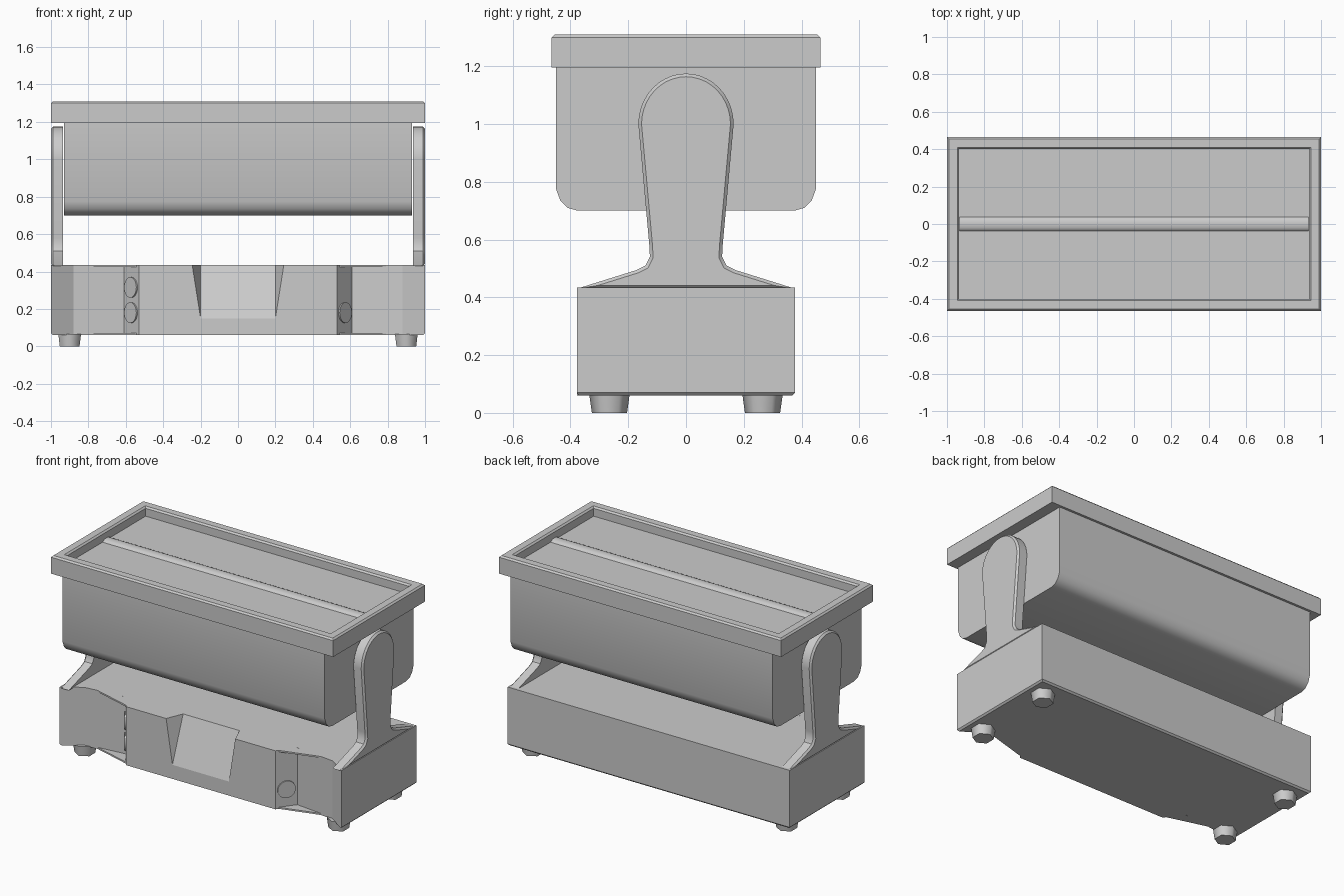
import bpy, bmesh, math
from mathutils import Vector

if "Cube" in bpy.data.objects:
    bpy.data.objects.remove(bpy.data.objects["Cube"])


def finish(bm, name, smooth=None):
    bmesh.ops.recalc_face_normals(bm, faces=bm.faces[:])
    me = bpy.data.meshes.new(name)
    bm.to_mesh(me)
    bm.free()
    ob = bpy.data.objects.new(name, me)
    bpy.context.collection.objects.link(ob)
    bpy.ops.object.select_all(action='DESELECT')
    ob.select_set(True)
    bpy.context.view_layer.objects.active = ob
    if smooth:
        bpy.ops.object.shade_smooth_by_angle(angle=math.radians(smooth))
    return ob


def prism(pts, lo, hi, axis):
    """Extrude a 2D outline along x (points are y, z) or z (points are x, y)."""
    place = (lambda p, d: (d, *p)) if axis == 'x' else (lambda p, d: (*p, d))
    bm = bmesh.new()
    a = [bm.verts.new(place(p, lo)) for p in pts]
    b = [bm.verts.new(place(p, hi)) for p in pts]
    bm.faces.new(a)
    bm.faces.new(b)
    for i in range(len(pts)):
        j = (i + 1) % len(pts)
        bm.faces.new((a[i], a[j], b[j], b[i]))
    bmesh.ops.recalc_face_normals(bm, faces=bm.faces[:])
    return bm


def chamfer(bm, test, width):
    edges = [e for e in bm.edges if all(test(v.co) for v in e.verts)]
    bmesh.ops.bevel(bm, geom=edges, offset=width, segments=1, affect='EDGES')


def mirrored(half):
    return half + [(-x, y) for x, y in reversed(half)]


# Base with recessed front wings
half = [(-1, 0.378), (-1, -0.378), (-0.88, -0.30), (-0.61, -0.27), (-0.53, -0.378)]
bm = prism(mirrored(half), 0.06, 0.435, 'z')
chamfer(bm, lambda c: abs(c.x) > 0.999 and c.z < 0.1, 0.01)
base = finish(bm, "base")

# Sloped display notch cut in the base front
A, B, C = Vector((.2, -.378, .15)), Vector((.245, -.378, .435)), Vector((.2, -.27, .435))
mid = (A + C) / 2
bm = bmesh.new()
for p in (A, B, C):
    q = mid + (p - mid) * 1.3
    bm.verts.new(q)
    bm.verts.new((-q.x, q.y, q.z))
bmesh.ops.convex_hull(bm, input=bm.verts[:])
cutter = finish(bm, "notch_cutter")
cutter.hide_render = True
mod = base.modifiers.new("notch", 'BOOLEAN')
mod.object = cutter
mod.operation = 'DIFFERENCE'
mod.solver = 'EXACT'
bpy.context.view_layer.objects.active = base
bpy.ops.object.modifier_apply(modifier="notch")
bpy.data.objects.remove(cutter)

# Arm outline (y, z): shoulders, neck, rounded head
arm = [(0.378, 0.43), (0.17, 0.495), (0.14, 0.51), (0.125, 0.54), (0.127, 0.58)]
arm += [(0.165 * math.cos(t), 1.0 + 0.175 * math.sin(t))
        for t in (math.radians(180 * i / 20) for i in range(11))]
arm = arm[:-1] + [(0, 1.175)] + [(-y, z) for y, z in reversed(arm[:-1])]

for s, side in ((-1, "left"), (1, "right")):
    # Side arms
    bm = prism(arm, s * 0.935, s * 1.0, 'x')
    chamfer(bm, lambda c: abs(c.x) > 0.999, 0.011)
    finish(bm, side + "_arm", 30)

    # Thin lips closing the wings above and below
    tri = [(s * 0.80, -0.288), (s * 0.53, -0.365), (s * 0.60, -0.27)]
    for n, z in (("lower", 0.06), ("upper", 0.425)):
        finish(prism(tri, z, z + 0.01, 'z'), f"{side}_{n}_lip")

    # Round buttons on the angled wing faces
    normal = Vector((s * 0.108, -0.08, 0)).normalized()
    for z in ((0.315, 0.18) if s < 0 else (0.18,)):
        bm = bmesh.new()
        bmesh.ops.create_cone(bm, cap_ends=True, segments=24,
                              radius1=0.055, radius2=0.055, depth=0.016)
        bmesh.ops.rotate(bm, verts=bm.verts[:],
                         matrix=normal.to_track_quat('Z', 'Y').to_matrix())
        bmesh.ops.translate(bm, verts=bm.verts[:], vec=(s * 0.57, -0.324, z))
        finish(bm, side + "_button", 30)

    # Hexagonal tapered feet
    for y in (-0.265, 0.265):
        pts = [(math.sin(i * math.pi / 3), math.cos(i * math.pi / 3)) for i in range(6)]
        bm = prism(pts, 0, 0.065, 'z')
        for v in bm.verts:
            r = 0.07 if v.co.z > 0.03 else 0.061
            v.co = (s * 0.9 + v.co.x * r, y + v.co.y * r, v.co.z)
        finish(bm, side + "_foot", 65)

# Tub with rounded lower edges
tub = mirrored([(0.45, 1.2), (0.45, 0.775), (0.435, 0.735), (0.41, 0.71), (0.375, 0.70)])
finish(prism(tub, -0.93, 0.93, 'x'), "tub", 35)

# Rim with recessed top panel
bm = prism([(-1, -.465), (1, -.465), (1, .465), (-1, .465)], 1.195, 1.31, 'z')
chamfer(bm, lambda c: c.z > 1.3, 0.01)
top = max(bm.faces, key=lambda f: f.calc_center_median().z)
for inset, depth in ((0.045, 0), (0.01, -0.01), (0.0001, -0.05)):
    bmesh.ops.inset_region(bm, faces=[top], thickness=inset, use_even_offset=True)
    bmesh.ops.translate(bm, verts=top.verts[:], vec=(0, 0, depth))
finish(bm, "rim")

# Low rounded ridge along the panel
ridge = [(0.04 * math.cos(math.pi * i / 6), 1.245 + 0.02 * math.sin(math.pi * i / 6))
         for i in range(7)]
finish(prism(ridge, -0.933, 0.933, 'x'), "panel_ridge", 40)
